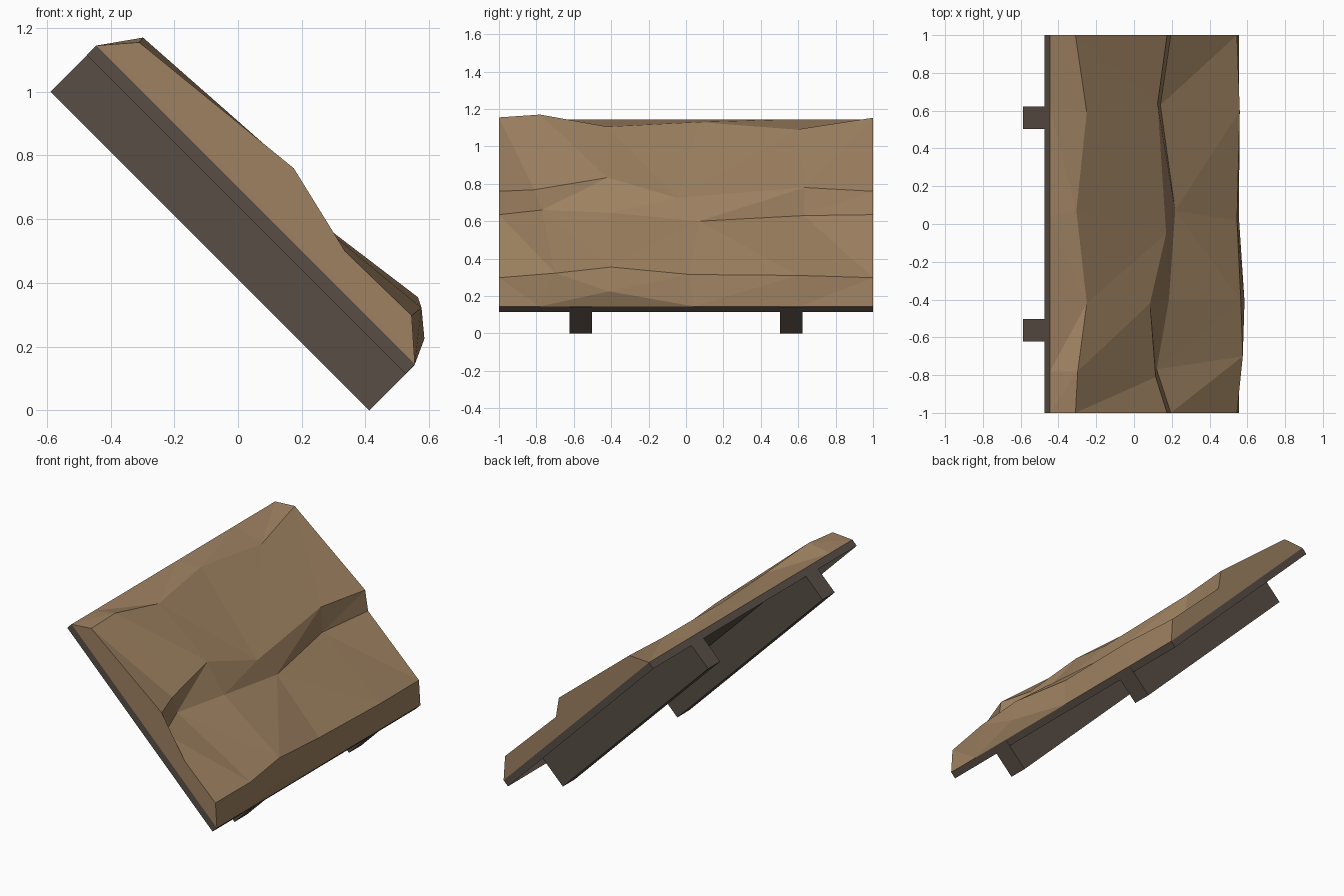
import bpy, bmesh

if "Cube" in bpy.data.objects:
    bpy.data.objects.remove(bpy.data.objects["Cube"])

def material(name, col):
    m = bpy.data.materials.new(name)
    m.diffuse_color = (*col, 1)
    m.use_nodes = True
    m.node_tree.nodes["Principled BSDF"].inputs["Base Color"].default_value = m.diffuse_color
    return m

rock_mat = material("tan rock", (0.34, 0.22, 0.119))
dark_mat = material("dark timber", (0.098, 0.076, 0.059))

def finish(bm, name, mat):
    me = bpy.data.meshes.new(name)
    bm.to_mesh(me)
    bm.free()
    me.materials.append(mat)
    ob = bpy.data.objects.new(name, me)
    bpy.context.collection.objects.link(ob)
    return ob

# Prism: x-z profile extruded along y, optionally left open on its last side
def prism(name, profile, y0, y1, mat, open_side=False):
    bm = bmesh.new()
    a = [bm.verts.new((x, y0, z)) for x, z in profile]
    b = [bm.verts.new((x, y1, z)) for x, z in profile]
    bm.faces.new(a)
    bm.faces.new(b[::-1])
    n = len(profile)
    sides = []
    for i in range(n):
        j = (i + 1) % n
        sides.append(bm.faces.new((a[i], a[j], b[j], b[i])))
    bmesh.ops.recalc_face_normals(bm, faces=bm.faces[:])
    if open_side:
        bm.faces.remove(sides[-1])
    return finish(bm, name, mat)

# Sloping tray-like backing board (open underneath) and two support beams
prism("backing_board", [(-.475, 1.115), (-.445, 1.145), (.555, .145), (.525, .115)], -1, 1, dark_mat, True)
for name, y in (("front_beam", -.5625), ("back_beam", .5625)):
    prism(name, [(-.588, 1.0), (-.446, 1.142), (.554, .142), (.412, 0)], y - .0595, y + .0595, dark_mat)

# Rough rock slab: ridge lines running along y, from the top edge to the foot
top, foot = (-.445, 1.145), (.555, .145)
ys = (-1, -.78, -.41, .04, .61, 1)
rows = [
    [(top[0], y, top[1]) for y in ys],
    # upper crest
    [(-.31, -1, 1.155), (-.298, -.78, 1.17), (-.25, -.42, 1.105),
     (-.305, .07, 1.13), (-.25, .59, 1.09), (-.31, 1, 1.153)],
    # lip of the step
    [(.175, -1, .76), (.115, -.81, .768), (.085, -.42, .833),
     (.17, -.05, .725), (.125, .635, .78), (.175, 1, .76)],
    # bottom of the step
    [(.195, -1, .635), (.12, -.77, .66), (.185, -.4, .645),
     (.218, .07, .60), (.14, .63, .63), (.195, 1, .635)],
    # lower front edge
    [(.545, -1, .298), (.576, -.7, .322), (.565, -.4, .355),
     (.545, .02, .315), (.56, .6, .31), (.545, 1, .298)],
    # foot, with one raised bulge
    [(.585, y, .225) if i == 2 else (foot[0], y, foot[1]) for i, y in enumerate(ys)],
]
# Facet order of each strip: step along the upper (u) or lower (l) ridge
strips = ["luluululul", "lululuulul", "ululululul", "luluullulu", "luluululul"]
bm = bmesh.new()
grid = [[bm.verts.new(p) for p in row] for row in rows]
for up, low, order in zip(grid, grid[1:], strips):
    i = j = 0
    for step in order:
        if step == "u":
            bm.faces.new((up[i], low[j], up[i + 1]))
            i += 1
        else:
            bm.faces.new((up[i], low[j], low[j + 1]))
            j += 1
# End caps and bulge underside
bm.faces.new([r[0] for r in grid][::-1])
bm.faces.new([r[-1] for r in grid])
f = grid[-1]
bm.faces.new((f[1], f[3], f[2]))
bmesh.ops.triangulate(bm, faces=bm.faces[:])
bmesh.ops.recalc_face_normals(bm, faces=bm.faces[:])
finish(bm, "rock_slab", rock_mat)
